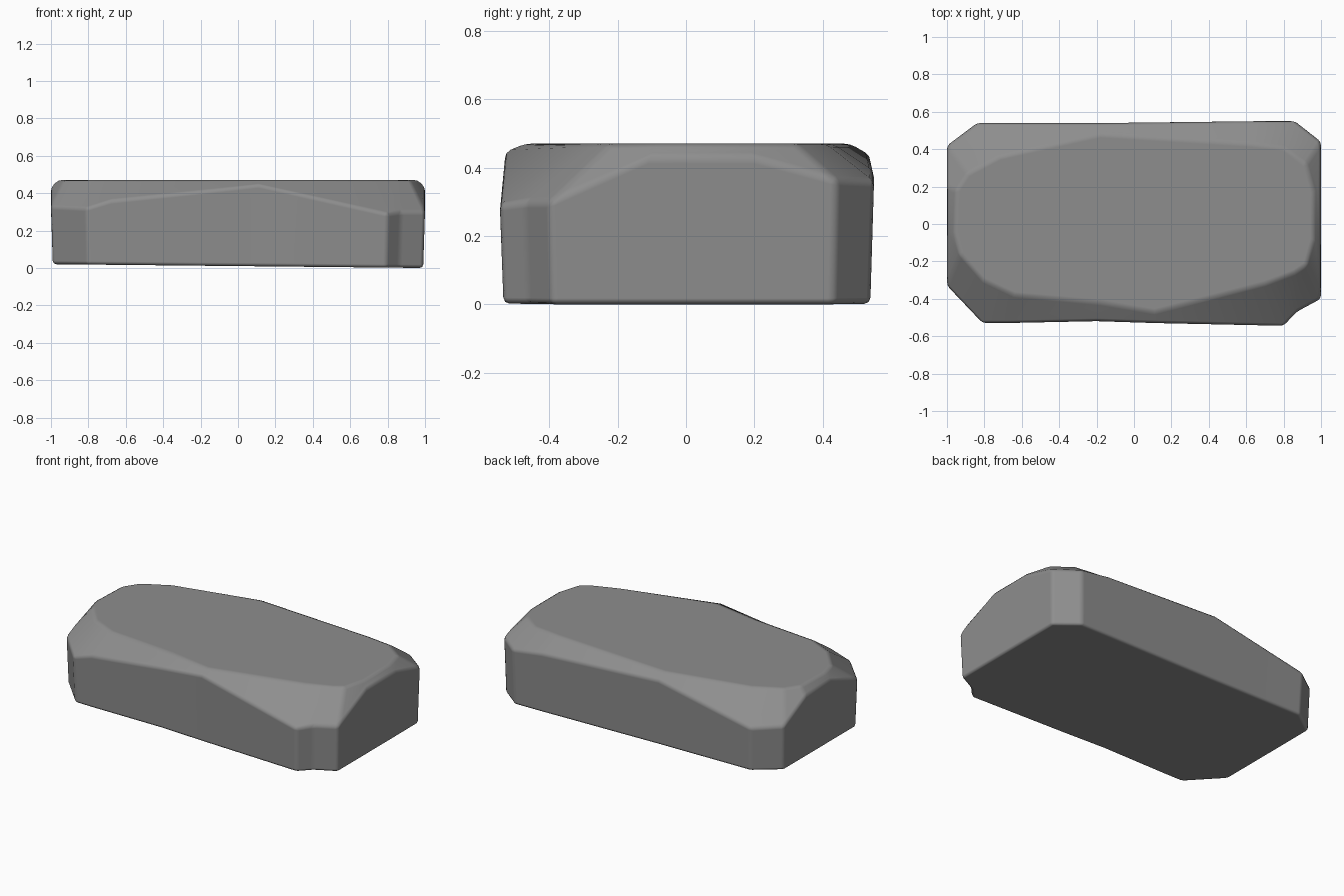
import bpy
import bmesh

default_cube = bpy.data.objects.get("Cube")
if default_cube:
    bpy.data.objects.remove(default_cube, do_unlink=True)

# Plain stone grey
stone_grey = bpy.data.materials.new("stone_grey")
stone_grey.use_nodes = True
colour = (0.27, 0.27, 0.27, 1)
stone_grey.diffuse_color = colour
stone_grey.node_tree.nodes["Principled BSDF"].inputs["Base Color"].default_value = colour

TOP_HEIGHT = 0.47

# Columns around the block: upper wall rim (x, y, z), then matching top corner (x, y)
columns = [
    ((-1, -.33, .33), (-.93, -.16)),
    ((-.81, -.53, .32), (-.81, -.3)),
    ((-.68, -.53, .36), (-.64, -.38)),
    ((-.2, -.52, .41), (-.18, -.42)),
    ((.11, -.53, .445), (.11, -.47)),
    ((.8, -.545, .29), (.7, -.32)),
    ((.87, -.47, .3), (.86, -.26)),
    ((1, -.4, .3), (.92, -.22)),
    ((1, -.11, .43), (.96, -.08)),
    ((1, .2, .43), (.96, .17)),
    ((1, .44, .365), (.92, .32)),
    ((.86, .55, .36), (.8, .41)),
    ((.65, .55, .39), (.62, .43)),
    ((-.18, .54, .435), (-.18, .48)),
    ((-.84, .54, .3), (-.72, .36)),
    ((-1, .42, .31), (-.89, .27)),
    ((-1, .2, .42), (-.95, .18)),
    ((-1, -.06, .43), (-.96, -.04)),
]


def base_corner(rim):
    """Slightly drawn-in foot of a wall, on a gently tilted underside."""
    x, y, z = rim
    return (x * .99, y * .98, max(0, .01 - .01 * x))


def bridge(bm, lower, upper):
    """Wall of quads between two closed loops."""
    count = len(lower)
    for i in range(count):
        j = (i + 1) % count
        bm.faces.new((lower[i], lower[j], upper[j], upper[i]))


# Chipped stone slab: base, walls, sloping shoulders and flat top
bm = bmesh.new()
base_loop = [bm.verts.new(base_corner(rim)) for rim, top in columns]
rim_loop = [bm.verts.new(rim) for rim, top in columns]
top_loop = [bm.verts.new((*top, TOP_HEIGHT)) for rim, top in columns]
bridge(bm, base_loop, rim_loop)
bridge(bm, rim_loop, top_loop)
bm.faces.new(top_loop)
bm.faces.new(list(reversed(base_loop)))
bmesh.ops.recalc_face_normals(bm, faces=bm.faces)

mesh = bpy.data.meshes.new("stone_block")
bm.to_mesh(mesh)
bm.free()
mesh.materials.append(stone_grey)
stone_block = bpy.data.objects.new("stone_block", mesh)
bpy.context.collection.objects.link(stone_block)

# Worn edges
worn_edges = stone_block.modifiers.new("worn_edges", 'BEVEL')
worn_edges.width = 0.018
worn_edges.segments = 2
worn_edges.limit_method = 'ANGLE'
worn_edges.angle_limit = 0.3
worn_edges.harden_normals = True

for polygon in mesh.polygons:
    polygon.use_smooth = True
